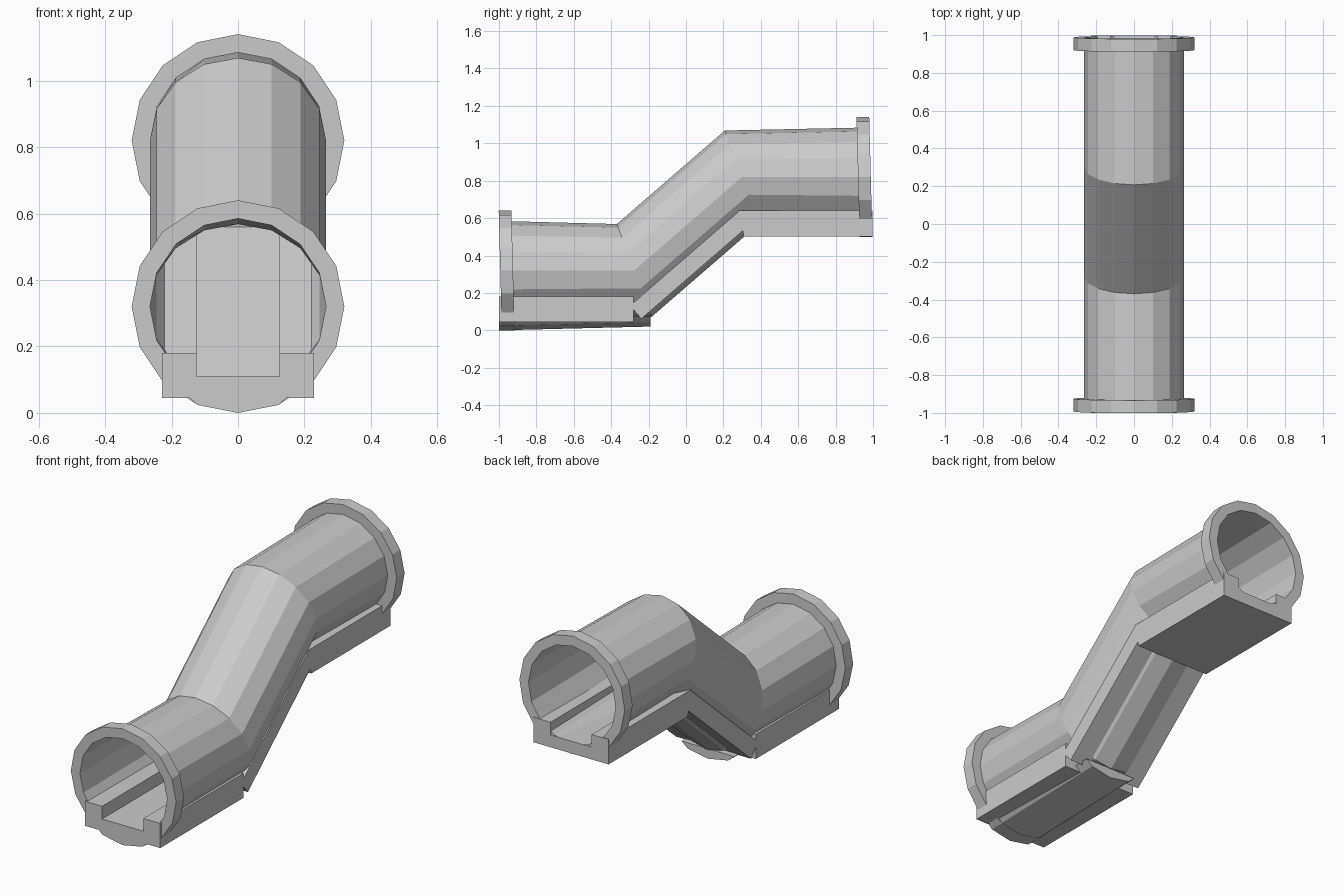
import bpy, bmesh
from math import sin, cos, atan2, hypot, pi, radians

cube = bpy.data.objects.get("Cube")
if cube:
    bpy.data.objects.remove(cube)

# Axis of the pipe: two level runs joined by a slope, as (y, z)
LOW, HIGH = (-0.277, 0.32), (0.30, 0.82)
DY, DZ = HIGH[0] - LOW[0], HIGH[1] - LOW[1]
SLOPE = atan2(DZ, DY)
LEAN = radians(1.5)
PIPE_R, FLANGE_R = 0.265, 0.32


def circle(radius, sides=16):
    return [(radius * sin(2 * pi * i / sides), radius * cos(2 * pi * i / sides))
            for i in range(sides)]


def ring(section, y, z, tilt=0.0, stretch=1.0):
    """Place an (x, height) section on the axis, leaning by tilt."""
    return [(x, y - h * stretch * sin(tilt), z + h * stretch * cos(tilt))
            for x, h in section]


def loft(name, rings, caps=True):
    """Skin a series of matching rings."""
    bm = bmesh.new()
    loops = [[bm.verts.new(p) for p in r] for r in rings]
    for a, b in zip(loops, loops[1:]):
        for i in range(len(a)):
            j = (i + 1) % len(a)
            bm.faces.new((a[i], a[j], b[j], b[i]))
    if caps:
        bm.faces.new(loops[0])
        bm.faces.new(loops[-1])
    bmesh.ops.recalc_face_normals(bm, faces=bm.faces)
    mesh = bpy.data.meshes.new(name)
    bm.to_mesh(mesh)
    bm.free()
    obj = bpy.data.objects.new(name, mesh)
    bpy.context.collection.objects.link(obj)
    return obj


def channel(top, floor, bottom, half=0.228, groove=0.125):
    """Section of a block with a groove along its top."""
    right = [(half, bottom), (half, top), (groove, top), (groove, floor)]
    return right + [(-x, h) for x, h in reversed(right)]


def on_slope(t):
    """Point on the sloping axis at distance t from the lower bend."""
    length = hypot(DY, DZ)
    return LOW[0] + DY * t / length, LOW[1] + DZ * t / length


# Thin pipe wall with two bends
wall = circle(PIPE_R)
loft("pipe", [
    ring(wall, -0.993, LOW[1], LEAN),
    ring(wall, *LOW, SLOPE / 2),
    ring(wall, *HIGH, SLOPE / 2),
    ring(wall, 0.988, HIGH[1], LEAN),
], caps=False)

# End flanges, outer end first
for name, z, outer, inner in (("front_flange", LOW[1], -0.993, -0.925),
                              ("back_flange", HIGH[1], 0.988, 0.92)):
    rim = circle(FLANGE_R)
    loft(name, [ring(wall, outer, z, LEAN), ring(rim, outer, z, LEAN),
                ring(rim, inner, z, LEAN), ring(wall, inner, z, LEAN)], caps=False)

# Grooved track blocks under each run
front = channel(-0.14, -0.21, -0.275)
loft("front_track", [ring(front, -1.0, LOW[1]), ring(front, -0.28, LOW[1])])

middle = channel(-0.128, -0.195, -0.22)
loft("slope_track", [ring(middle, *on_slope(t), SLOPE) for t in (-0.14, 0.63)])

back = channel(-0.18, -0.25, -0.317)
skew = radians(12.4)
loft("back_track", [ring(back, 0.24, HIGH[1], skew, 1 / cos(skew)),
                    ring(back, 0.997, HIGH[1])])

# Faceted keel below the front run
half_keel = [(0.16, -0.262), (0.1225, -0.296)]
keel = half_keel + [(0, -FLANGE_R)] + [(-x, h) for x, h in reversed(half_keel)]
loft("front_keel", [ring(keel, -1.0, LOW[1]),
                    ring(keel, -0.19, LOW[1], 0, cos(SLOPE / 2))])
